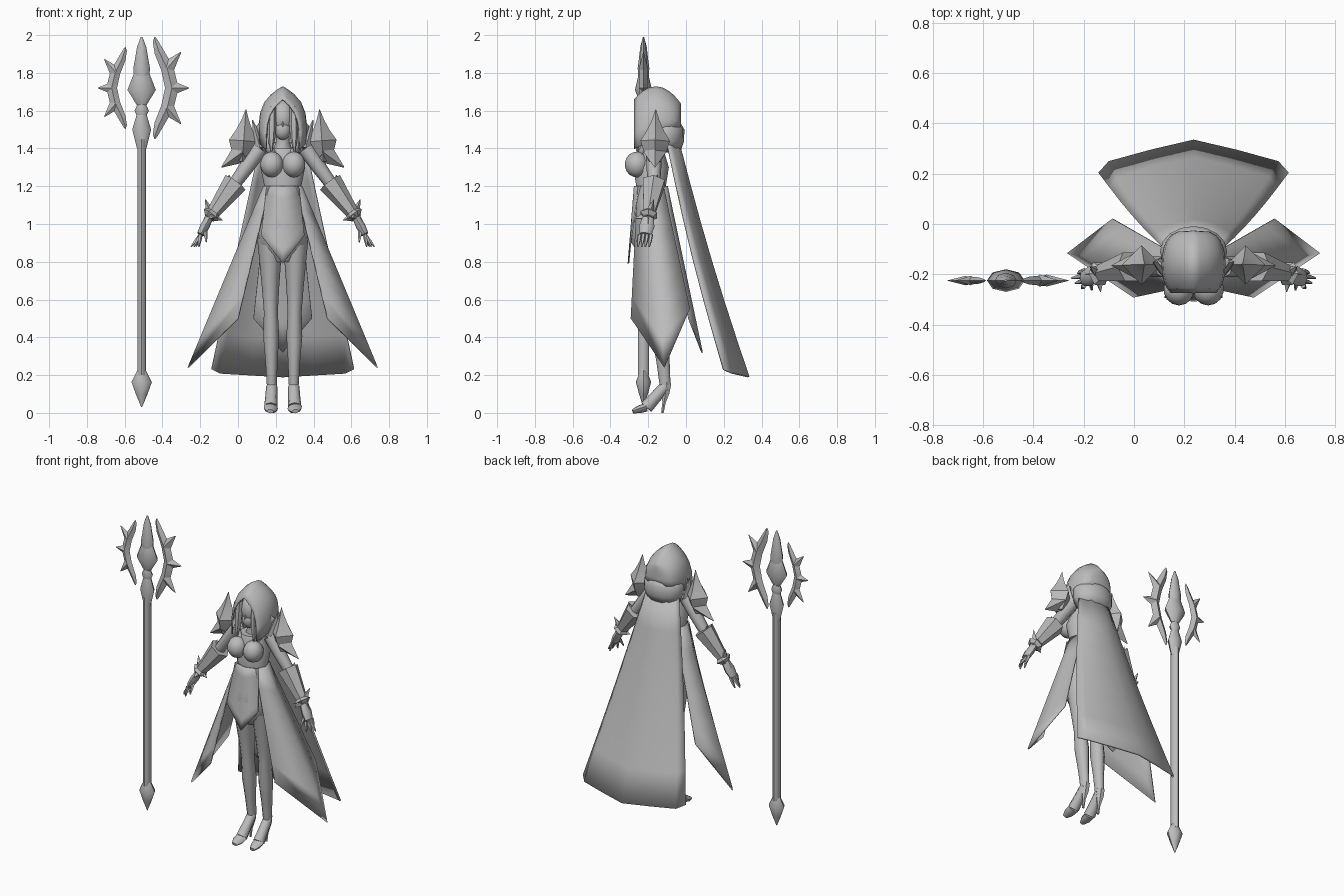
import bpy
import bmesh
from math import sin, cos, pi, tau, radians
from mathutils import Vector

if "Cube" in bpy.data.objects:
    bpy.data.objects.remove(bpy.data.objects["Cube"])

GREY = (.5, .5, .5, 1)
grey = bpy.data.materials.new("plain grey")
grey.use_nodes = True
grey.diffuse_color = GREY
grey.node_tree.nodes["Principled BSDF"].inputs["Base Color"].default_value = GREY

FIGURE = Vector((.237, 0, 0))    # the figure stands beside its staff
STAFF = Vector((-.51, -.225, 0))


def finish(name, bm, mirror=True, origin=FIGURE, thickness=0, sharp=45):
    """Turn a bmesh into a shaded object, mirrored and thickened on request."""
    bmesh.ops.recalc_face_normals(bm, faces=bm.faces)
    mesh = bpy.data.meshes.new(name)
    bm.to_mesh(mesh)
    bm.free()
    mesh.materials.append(grey)
    part = bpy.data.objects.new(name, mesh)
    part.location = origin
    bpy.context.collection.objects.link(part)
    if mirror:
        part.modifiers.new("mirror", "MIRROR").use_clip = True
    if thickness:
        solid = part.modifiers.new("thickness", "SOLIDIFY")
        solid.thickness = thickness
        solid.offset = 0
    bpy.ops.object.select_all(action="DESELECT")
    part.select_set(True)
    bpy.context.view_layer.objects.active = part
    bpy.ops.object.shade_smooth_by_angle(angle=radians(sharp))


def tube(name, path, radii, sides=8, flat=1, **options):
    """Closed tube along a path; flat scales its depth."""
    bm = bmesh.new()
    rings = []
    for i, (point, radius) in enumerate(zip(path, radii)):
        along = (path[min(i + 1, len(path) - 1)] - path[max(i - 1, 0)]).normalized()
        across = Vector((0, 1, 0)).cross(along).normalized()
        depth = along.cross(across) * flat
        radius = max(radius, .002)
        turns = [tau * k / sides for k in range(sides)]
        rings.append([bm.verts.new(point + radius * (across * cos(t) + depth * sin(t)))
                      for t in turns])
    for ring, following in zip(rings, rings[1:]):
        for k in range(sides):
            bm.faces.new((ring[k - 1], ring[k], following[k], following[k - 1]))
    bm.faces.new(rings[0])
    bm.faces.new(rings[-1])
    finish(name, bm, **options)


def limb(name, start, end, radii, **options):
    """Straight tube with evenly spaced radii."""
    start, end = Vector(start), Vector(end)
    last = len(radii) - 1
    path = [start.lerp(end, i / last) for i in range(last + 1)]
    tube(name, path, radii, **options)


def spike(name, base, tip, radius, **options):
    limb(name, base, tip, (radius, 0), sides=4, **options)


def ball(name, centre, size, mirror=False):
    bm = bmesh.new()
    bmesh.ops.create_uvsphere(bm, u_segments=14, v_segments=10, radius=1)
    bmesh.ops.scale(bm, verts=bm.verts, vec=size)
    bmesh.ops.translate(bm, verts=bm.verts, vec=centre)
    finish(name, bm, mirror=mirror)


def cloth(name, rows, thickness=.008, **options):
    """Thin sheet through rows of points."""
    bm = bmesh.new()
    grid = [[bm.verts.new(point) for point in row] for row in rows]
    for row, following in zip(grid, grid[1:]):
        for k in range(len(row) - 1):
            bm.faces.new((row[k], row[k + 1], following[k + 1], following[k]))
    finish(name, bm, thickness=thickness, sharp=60, **options)


def drape(name, top, hem, steps=6, bow=0, **options):
    """Cloth hanging from its top edge to its hem, bowed forward on request."""
    rows = [[Vector(a).lerp(Vector(b), i / steps) - Vector((0, bow * sin(pi * i / steps), 0))
             for a, b in zip(top, hem)] for i in range(steps + 1)]
    cloth(name, rows, **options)


# Staff: slim shaft with stacked gem shapes
for name, low, high, flat, radii in (
        ("staff_shaft", .2, 1.45, 1.3, (.023, .023)),
        ("staff_foot", .03, .23, .75, (0, .03, .054, .02)),
        ("staff_collar", 1.4, 1.6, .7, (.025, .05, .02)),
        ("staff_knob", 1.56, 1.64, .7, (.02, .038, .02)),
        ("staff_gem", 1.62, 1.8, .6, (.02, .075, .04)),
        ("staff_blade", 1.77, 1.99, .7, (.04, .044, .034, .025, .005))):
    limb(name, (0, 0, low), (0, 0, high), radii, flat=flat, mirror=False, origin=STAFF)


# Thorned crescents floating on both sides of the staff head
def crescent(name, offset, size):
    def place(turn, reach=1):
        bulge = cos(turn) ** 4 * reach
        return Vector((bulge * size * .09, 0, abs(size) * .27 * sin(turn) * reach))

    options = dict(flat=.6, mirror=False, sharp=30, origin=STAFF + Vector((offset, 0, 1.72)))
    turns = [pi * (k / 8 - .5) for k in range(9)]
    tube(name, [place(t) for t in turns],
         [abs(size) * .036 * cos(t) if abs(t) < 1.5 else 0 for t in turns],
         sides=4, **options)
    for turn in (-.4, 0, .4):
        spike(name + "_thorn", place(turn), place(turn * .9, 2), .04 * abs(size), **options)


crescent("left_crescent", .07, 1)
crescent("right_crescent", -.087, -.8)

# Torso, bust, neck and head
limb("torso", (0, -.185, 1.4), (0, -.185, .8), (.08, .118, .098, .11, .134, .13, .05),
     sides=14, flat=.82, mirror=False)
limb("neck", (0, -.17, 1.37), (0, -.19, 1.5), (.06, .036, .036), mirror=False)
ball("bust", (.058, -.26, 1.315), (.062, .064, .068), mirror=True)
ball("head", (0, -.185, 1.56), (.066, .08, .095))
ball("jaw", (0, -.22, 1.5), (.044, .042, .055))
spike("nose", (0, -.25, 1.55), (0, -.268, 1.515), .01, mirror=False)
limb("hair_lock", (.055, -.24, 1.62), (.062, -.26, 1.37), (.02, .024, .02, 0), sides=6)


# Hood: pointed arches from the face opening back over the crown
def arch(turn):
    width = .124 * cos(turn) ** .5
    y = -.16 + .13 * sin(turn)
    low = 1.45 + .06 * sin(turn)
    high = 1.725 - .09 * sin(turn) ** 2
    return [(width * (1 - s ** 4), y, low + (high - low) * s)
            for s in (0, .3, .5, .7, .85, .95, 1)]


cloth("hood", [arch(radians(turn)) for turn in range(-60, 91, 15)])


# Cowl: band behind the neck, open at the front
def band(width, z):
    return [(width * sin(t), .75 * width * cos(t) - .11, z)
            for t in (pi * k / 8 for k in range(6))]


cloth("cowl", [band(.09, 1.55), band(.13, 1.5), band(.128, 1.44), band(.1, 1.38)])
drape("lapel", [(.095, -.2, 1.5), (.12, -.17, 1.54), (.15, -.14, 1.5)],
      [(.03, -.25, 1.36), (.05, -.26, 1.36), (.07, -.24, 1.36)])

# Arms, bracers and cuffs share the same joints
SHOULDER = Vector((.12, -.17, 1.4))
ELBOW = Vector((.25, -.17, 1.22))
WRIST = Vector((.39, -.2, 1.03))
limb("upper_arm", SHOULDER, ELBOW, (.042, .04, .034))
limb("forearm", ELBOW, WRIST, (.034, .022))
limb("bracer", ELBOW, WRIST, (.066, .048, .03), sides=6, sharp=30)
spike("bracer_point", ELBOW.lerp(WRIST, .2), (.285, -.15, 1.26), .035)
limb("cuff", ELBOW.lerp(WRIST, .8), WRIST, (.03, .052, .026), sides=6, sharp=30)
for tip in ((.41, -.17, 1.13), (.43, -.2, 1), (.32, -.21, 1.02), (.37, -.27, 1.03)):
    spike("cuff_spike", ELBOW.lerp(WRIST, .92), tip, .03)

# Shoulder armour: a tall diamond with an outer wing and an inner point
PLATE = Vector((.215, -.165, 1.33))
limb("pauldron", (.195, -.16, 1.605), PLATE, (0, .02, .045, .078, .06, .03), sides=4, sharp=30)
spike("pauldron_wing", PLATE + Vector((0, 0, .05)), (.325, -.165, 1.3), .06)
spike("pauldron_point", SHOULDER, (.16, -.15, 1.55), .04)

# Hands
KNUCKLES = Vector((.435, -.215, .945))
limb("palm", WRIST, KNUCKLES, (.02, .025, .02), flat=1.6)
for k, spread in enumerate((0, .025, .01, -.015)):
    base = KNUCKLES + Vector((0, .03 - .02 * k, 0))
    limb("finger", base, base + Vector((.025 + spread, -.01, -.065)), (.011, .01, .004), sides=5)
limb("thumb", WRIST.lerp(KNUCKLES, .5), (.405, -.262, .905), (.014, .011, .004), sides=5)

# Legs and high-heeled shoes
ANKLE = Vector((.058, -.11, .14))
BALL = Vector((.063, -.21, .03))
limb("leg", (.068, -.18, .93), ANKLE, (.068, .057, .046, .037, .042, .032, .026),
     flat=1.15, sides=10)
limb("shoe", ANKLE, BALL, (.03, .032, .036))
limb("shoe_toe", BALL, (.066, -.283, .008), (.038, .036, .018), flat=.6)
limb("heel", ANKLE + Vector((0, .01, .02)), (.058, -.125, 0), (.026, .024, .01, .008), sides=6)

# Split skirt: front point, flaring sides and back point
drape("skirt_front", [(0, -.272, 1.2), (.085, -.245, 1.2)],
      [(0, -.305, .79), (.115, -.29, .94)])
drape("skirt_side", [(.07, -.255, 1.2), (.1, -.19, 1.2), (.075, -.12, 1.2)],
      [(.237, -.29, .5), (.5, -.115, .24), (.32, .02, .55)])
drape("skirt_back", [(0, -.1, 1.2), (.08, -.12, 1.2)],
      [(0, .085, .32), (.155, .015, .5)])

# Cape: widens from the shoulders to a pointed hem
drape("cape", [(.115, -.1, 1.43), (.1, -.08, 1.43), (.06, -.05, 1.43), (0, -.04, 1.43)],
      [(.375, .2, .23), (.335, .245, .21), (.17, .29, .2), (0, .33, .19)],
      bow=.015, thickness=.012)
